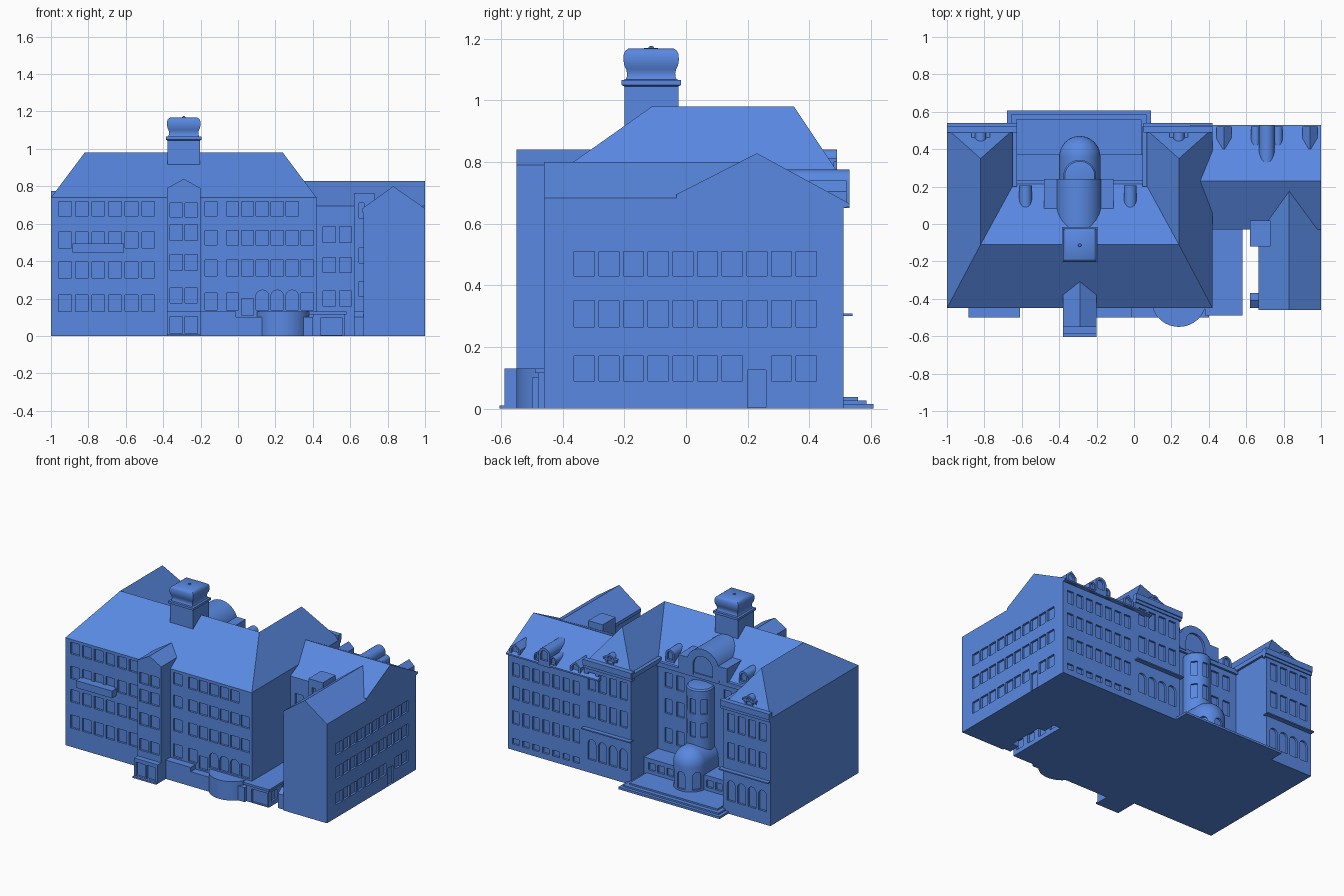
import bpy, bmesh, math
from mathutils import Matrix

if "Cube" in bpy.data.objects:
    bpy.data.objects.remove(bpy.data.objects["Cube"])

AXES = {'x': lambda u, v, t: (t, u, v), 'y': lambda u, v, t: (u, t, v), 'z': lambda u, v, t: (u, v, t)}
BLUE = bpy.data.materials.new('blue')
BLUE.diffuse_color = (.1, .25, .76, 1)
BLUE.use_nodes = True
BLUE.node_tree.nodes["Principled BSDF"].inputs["Base Color"].default_value = BLUE.diffuse_color

def add_prism(bm, pts, axis, a, b, mat=None):
    f = AXES[axis]
    lo = [bm.verts.new(f(u, v, a)) for u, v in pts]
    hi = [bm.verts.new(f(u, v, b)) for u, v in pts]
    if mat:
        bmesh.ops.transform(bm, matrix=mat, verts=lo + hi)
    n = len(pts)
    bm.faces.new(lo)
    bm.faces.new(hi[::-1])
    for i in range(n):
        bm.faces.new((lo[i], hi[i], hi[(i + 1) % n], lo[(i + 1) % n]))

def finish(name, bm, smooth=False):
    bmesh.ops.recalc_face_normals(bm, faces=bm.faces[:])
    me = bpy.data.meshes.new(name)
    bm.to_mesh(me)
    bm.free()
    me.materials.append(BLUE)
    ob = bpy.data.objects.new(name, me)
    bpy.context.collection.objects.link(ob)
    if smooth:
        bpy.ops.object.select_all(action='DESELECT')
        ob.select_set(True)
        bpy.context.view_layer.objects.active = ob
        bpy.ops.object.shade_smooth_by_angle(angle=math.radians(35))
    return ob

def prism(name, pts, axis, a, b, smooth=False):
    bm = bmesh.new()
    add_prism(bm, pts, axis, a, b)
    return finish(name, bm, smooth)

def rect(x0, x1, y0, y1):
    return [(x0, y0), (x1, y0), (x1, y1), (x0, y1)]

def box(name, x0, x1, y0, y1, z0, z1):
    return prism(name, rect(x0, x1, y0, y1), 'z', z0, z1)

def arch(c, w, z0, z1, n=12):
    r = w / 2
    return [(c - r, z0), (c + r, z0)] + [(c + r * math.cos(math.pi * i / n), z1 - r + r * math.sin(math.pi * i / n)) for i in range(n + 1)]

def lathe(name, prof, cx, cy, n, rot=0.0):
    bm = bmesh.new()
    rings = [[bm.verts.new((cx + r * math.cos(rot + 2 * math.pi * i / n), cy + r * math.sin(rot + 2 * math.pi * i / n), z))
              for i in range(n)] for r, z in prof]
    for a, b in zip(rings, rings[1:]):
        for i in range(n):
            bm.faces.new((a[i], a[(i + 1) % n], b[(i + 1) % n], b[i]))
    bm.faces.new(rings[0][::-1])
    bm.faces.new(rings[-1])
    return finish(name, bm, True)

def cut(ob, bm):
    c = finish('window_cutter', bm)
    c.hide_render = True
    m = ob.modifiers.new('windows', 'BOOLEAN')
    m.operation, m.solver, m.object = 'DIFFERENCE', 'EXACT', c
    bpy.context.view_layer.objects.active = ob
    bpy.ops.object.modifier_apply(modifier=m.name)
    bpy.data.objects.remove(c)

D = 0.014
def windows(bm, axis, pos, centres, rows, w, arched=False):
    for c in centres:
        for z0, z1 in rows:
            p = arch(c, w, z0, z1) if arched else rect(c - w / 2, c + w / 2, z0, z1)
            add_prism(bm, p, axis, pos - D, pos + D)

def span(a, b, n):
    return [a + (b - a) * i / (n - 1) for i in range(n)]

# Main U-shaped block with recessed windows
E = 0.74
U = [(-1, -.45), (.42, -.45), (.42, .51), (.06, .51), (.06, .22), (-.64, .22), (-.64, .51), (-1, .51)]
main = prism('main_walls', U, 'z', 0, E)
bm = bmesh.new()
windows(bm, 'y', -.45, span(-.925, -.48, 6), [(.64, .72), (.47, .555), (.31, .395), (.13, .22)], .068)
right_cols = [-.145] + span(-.03, .37, 6)
windows(bm, 'y', -.45, right_cols[:-1], [(.64, .72)], .065)
windows(bm, 'y', -.45, right_cols, [(.485, .565), (.32, .405)], .065)
windows(bm, 'y', -.45, [-.145, -.03, .37], [(.14, .23)], .065)
windows(bm, 'y', -.45, [.05], [(.11, .2)], .065)
windows(bm, 'y', -.45, [.13, .21, .29], [(.14, .245)], .068, True)
for cols in (span(-.94, -.70, 4), span(.12, .36, 4)):
    windows(bm, 'y', .51, cols, [(.57, .69), (.38, .49)], .055)
    windows(bm, 'y', .51, cols, [(.09, .23)], .06, True)
windows(bm, 'y', .22, [-.56, -.47, -.11, -.02], [(.58, .68), (.4, .5), (.2, .3)], .055)
cut(main, bm)

# Main hipped roof
bm = bmesh.new()
e = [bm.verts.new((x, y, E)) for x, y in U]
L, LB, R, RB = [bm.verts.new((x, y, .98)) for x, y in ((-.82, -.11), (-.82, .35), (.24, -.11), (.24, .35))]
for f in ((e[0], e[1], R, L), (e[1], e[2], RB, R), (e[2], e[3], RB), (e[3], e[4], R, RB), (e[4], e[5], L, R),
          (e[5], e[6], LB, L), (e[6], e[7], LB), (e[7], e[0], L, LB), tuple(e[::-1])):
    bm.faces.new(f)
finish('main_roof', bm)

# Cornices and string courses round the rear wings
for side, x0, x1 in (('left', -1, -.625), ('right', .05, .42)):
    box(side + '_cornice_upper', x0, x1, .49, .525, .735, .775)
    box(side + '_cornice_lower', x0, x1, .49, .518, .715, .735)
    box(side + '_string_course', x0, x1, .5, .54, .3, .308)
box('courtyard_cornice', -.64, .06, .2, .235, .715, .745)
for x in (-.65, .045):
    box('courtyard_side_cornice', x, x + .025, .2, .52, .735, .765)

# Front stair tower with gable and porch
tower = prism('stair_tower', [(-.38, 0), (-.2, 0), (-.2, .79), (-.29, .84), (-.38, .79)], 'y', -.55, -.27)
bm = bmesh.new()
windows(bm, 'y', -.55, [-.33, -.25], [(.635, .71), (.51, .595), (.35, .435), (.175, .255)], .068)
cut(tower, bm)
porch = box('tower_porch', -.38, -.2, -.588, -.54, 0, .13)
bm = bmesh.new()
windows(bm, 'y', -.588, [-.33, -.25], [(.012, .105)], .068)
cut(porch, bm)
box('tower_porch_step', -.38, -.2, -.605, -.54, 0, .01)

# Roof turret with square bulbous cap
S = math.sqrt(2)
box('turret', -.378, -.202, -.2, -.025, .74, 1.05)
cap = [(.088, 1.045), (.096, 1.049), (.096, 1.065), (.083, 1.067), (.079, 1.076), (.078, 1.086), (.081, 1.1), (.087, 1.112),
       (.09, 1.13), (.089, 1.148), (.084, 1.16), (.074, 1.167), (.001, 1.169)]
lathe('turret_cap', [(r * S, z) for r, z in cap], -.29, -.113, 4, math.pi / 4)
lathe('turret_knob', [(.002, 1.16), (.01, 1.167), (.007, 1.174), (.001, 1.176)], -.29, -.113, 12)

# Street-side low additions
box('balcony', -.885, -.61, -.5, -.44, .445, .495)
box('front_low_block', -.2, -.01, -.5, -.44, 0, .13)
box('front_low_wall', -.01, .4, -.5, -.44, 0, .1)
lathe('front_bow', [(.148, 0), (.148, .13)], .24, -.402, 48)
annex = box('annex', .4, .57, -.48, -.02, 0, .115)
bm = bmesh.new()
windows(bm, 'y', -.48, [.5], [(.005, .095)], .12)
windows(bm, 'x', .57, span(-.42, -.1, 4), [(.03, .095)], .06)
cut(annex, bm)
box('annex_roof', .38, .58, -.49, -.02, .115, .13)

# East block: L-shaped walls, roofs and windows
east = prism('east_walls', [(.42, -.03), (.67, -.03), (.67, -.46), (1, -.46), (1, .51), (.42, .51)], 'z', 0, .67)
bm = bmesh.new()
cols = span(-.33, .39, 10)
windows(bm, 'x', 1, cols, [(.43, .51), (.265, .35)], .065)
windows(bm, 'x', 1, cols[:7] + cols[8:], [(.09, .17)], .065)
windows(bm, 'x', 1, [.23], [(.003, .125)], .06)
windows(bm, 'y', -.03, [.488, .575], [(.5, .585), (.34, .42), (.16, .24)], .065)
cols = span(.48, .94, 7)
windows(bm, 'y', .51, cols, [(.51, .6), (.35, .44), (.18, .27)], .05)
windows(bm, 'y', .51, cols, [(.04, .08)], .05)
cut(east, bm)
prism('east_roof', [(-.03, .65), (.51, .65), (.53, .655), (.53, .665), (.23, .828), (-.03, .695)], 'x', .3, 1)
prism('front_gable_roof', [(.665, .66), (1, .66), (1, .682), (.83, .8), (.665, .682)], 'y', -.46, .19)
lift = box('lift_shaft', .62, .73, -.12, .02, 0, .765)
bm = bmesh.new()
windows(bm, 'y', -.12, [.66], [(.63, .71), (.39, .47), (.21, .29)], .025)
cut(lift, bm)
prism('side_entry', [(-.45, 0), (-.37, 0), (-.37, .13), (-.41, .13), (-.45, .1)], 'x', .62, .68)

# Dormers: a shape with a recessed pane in the rear face
def dormer(name, c, w, z0, z1, y0, y1, pointed=False):
    def shape(s, b):
        h = w / 2 - s
        return [(c - h, b), (c + h, b), (c + h, z1 - w * .45), (c, z1 - s), (c - h, z1 - w * .45)] if pointed else arch(c, 2 * h, b, z1 - s)
    ob = prism(name, shape(0, z0), 'y', y0, y1, not pointed)
    bm = bmesh.new()
    add_prism(bm, shape(w * .2, z1 - w), 'y', y1 - D, y1 + D)
    cut(ob, bm)

for x in (-.58, -.02):
    dormer('courtyard_dormer', x, .068, .74, .835, .05, .205)
for x in (-.82, .24):
    dormer('wing_dormer', x, .06, .74, .84, .40, .49)
    box('wing_dormer_side', x - .05, x + .05, .42, .48, .74, .8)
    box('wing_dormer_hood', x - .05, x + .05, .42, .49, .8, .812)
for x in (.48, .94):
    dormer('east_dormer', x, .08, .65, .74, .4, .52, True)
dormer('east_large_dormer', .71, .085, .65, .775, .3, .53)
for x in (.65, .77):
    dormer('east_large_dormer_side', x, .05, .65, .725, .38, .52)

# Large barrel dormer on the courtyard side
dormer('barrel_dormer', -.295, .25, .73, .925, -.06, .24)
for x0, x1 in ((-.48, -.41), (-.18, -.11)):
    box('barrel_dormer_flank', x0, x1, .05, .24, .74, .84)

# Round bay and domed garden porch
bay = lathe('round_bay', [(.088, .1), (.088, .68), (.08, .69), (.04, .697)], -.29, .255, 48)
bm = bmesh.new()
for a in (-50, 0, 50):
    for z0, z1 in ((.36, .46), (.52, .62)):
        add_prism(bm, rect(-.02, .02, z0, z1), 'y', .075, .1, Matrix.Translation((-.29, .255, 0)) @ Matrix.Rotation(math.radians(a), 4, 'Z'))
cut(bay, bm)
dome = [(.11 * math.cos(t), .2 + .11 * math.sin(t)) for t in span(0, 1.56, 12)]
gp = lathe('garden_porch', [(.11, 0)] + dome, -.29, .36, 48)
bm = bmesh.new()
for a in (-55, 0, 55):
    add_prism(bm, arch(0, .055, .05, .17), 'y', .096, .13, Matrix.Translation((-.29, .36, 0)) @ Matrix.Rotation(math.radians(a), 4, 'Z'))
cut(gp, bm)
prism('garden_porch_vault', arch(-.29, .22, 0, .31, 24), 'y', .2, .36, True)

# Garden terrace and low link building
for i, (g, z) in enumerate(((0, .015), (.022, .026), (.05, .037))):
    box('terrace_step_%d' % i, -.68 + g, .09 - g, .2, .608 - g, 0, z)
link = box('garden_link', -.64, .06, .2, .372, 0, .14)
bm = bmesh.new()
windows(bm, 'y', .372, [-.58, -.51, -.44, -.14, -.07, 0], [(.06, .11)], .05)
cut(link, bm)
